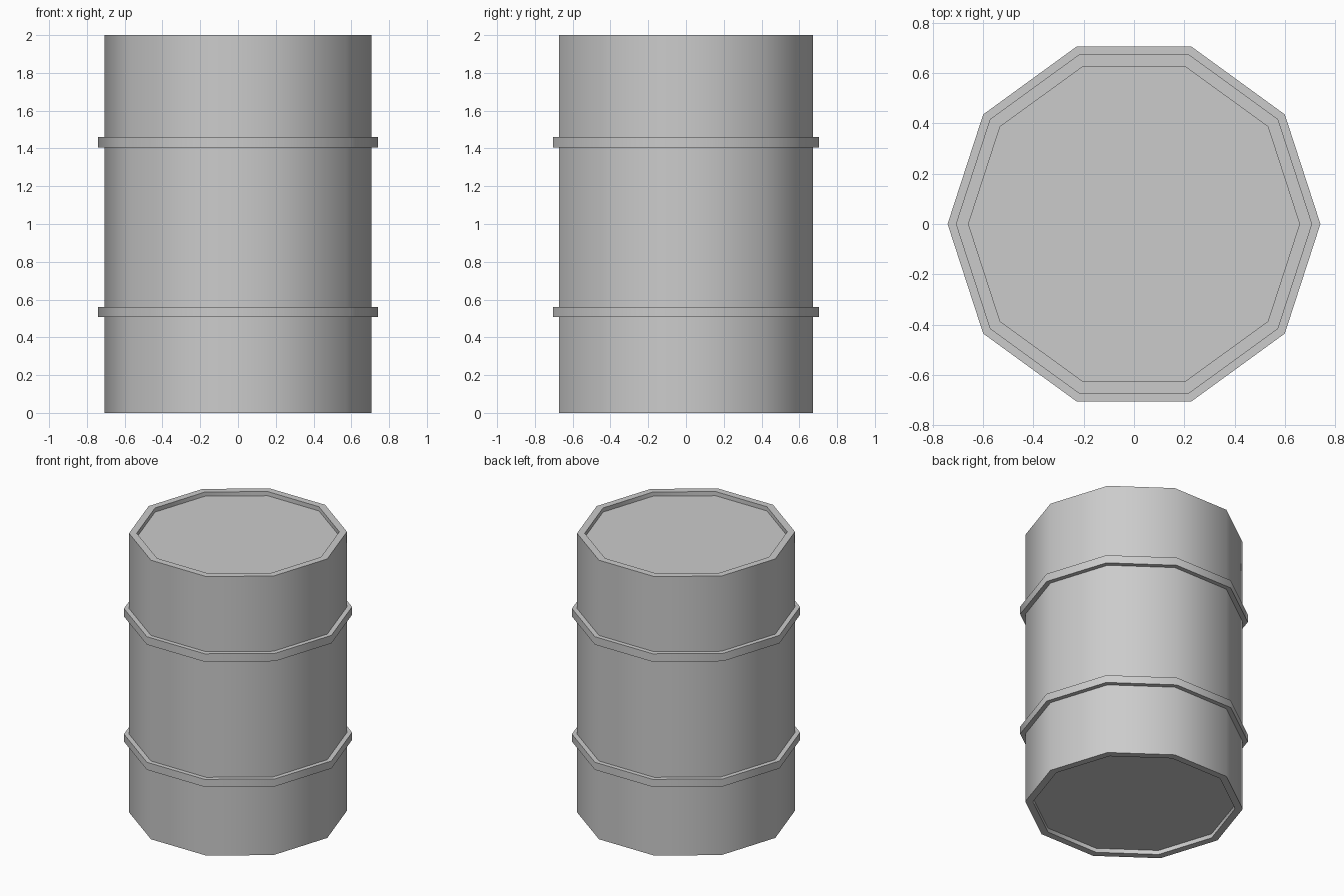
import bpy, bmesh, math

SIDES = 10
cube = bpy.data.objects.get("Cube")
if cube:
    bpy.data.objects.remove(cube, do_unlink=True)

steel = bpy.data.materials.new("grey steel")
steel.use_nodes = True
GREY = (0.6, 0.6, 0.6, 1)
steel.diffuse_color = GREY
steel.node_tree.nodes["Principled BSDF"].inputs["Base Color"].default_value = GREY


def lathe(name, profile, closed):
    """Spin a (radius, height) profile; open profiles get flat end caps."""
    bm = bmesh.new()
    loops = []
    for r, z in profile:
        angles = [2 * math.pi * i / SIDES for i in range(SIDES)]
        loops.append([bm.verts.new((r * math.cos(a), r * math.sin(a), z)) for a in angles])
    pairs = list(zip(loops, loops[1:]))
    if closed:
        pairs.append((loops[-1], loops[0]))
    else:
        bm.faces.new(loops[0])
        bm.faces.new(loops[-1])
    for low, high in pairs:
        for i in range(SIDES):
            j = (i + 1) % SIDES
            bm.faces.new((low[i], low[j], high[j], high[i]))
    bmesh.ops.recalc_face_normals(bm, faces=bm.faces)
    mesh = bpy.data.meshes.new(name)
    bm.to_mesh(mesh)
    bm.free()
    mesh.materials.append(steel)
    obj = bpy.data.objects.new(name, mesh)
    bpy.context.collection.objects.link(obj)
    bpy.ops.object.select_all(action="DESELECT")
    obj.select_set(True)
    bpy.context.view_layer.objects.active = obj
    bpy.ops.object.shade_smooth_by_angle(angle=math.radians(50))
    return obj


# Drum body with recessed lid and base
R, RIM, DEPTH, H = 0.708, 0.658, 0.03, 2.0
lathe("drum_body", [(RIM, DEPTH), (RIM, 0), (R, 0), (R, H), (RIM, H), (RIM, H - DEPTH)], False)

# Raised hoops around the body
HOOP = 0.741
for name, z0, z1 in (("lower_hoop", 0.507, 0.561), ("upper_hoop", 1.404, 1.461)):
    lathe(name, [(R - 0.01, z0), (HOOP, z0), (HOOP, z1), (R - 0.01, z1)], True)
